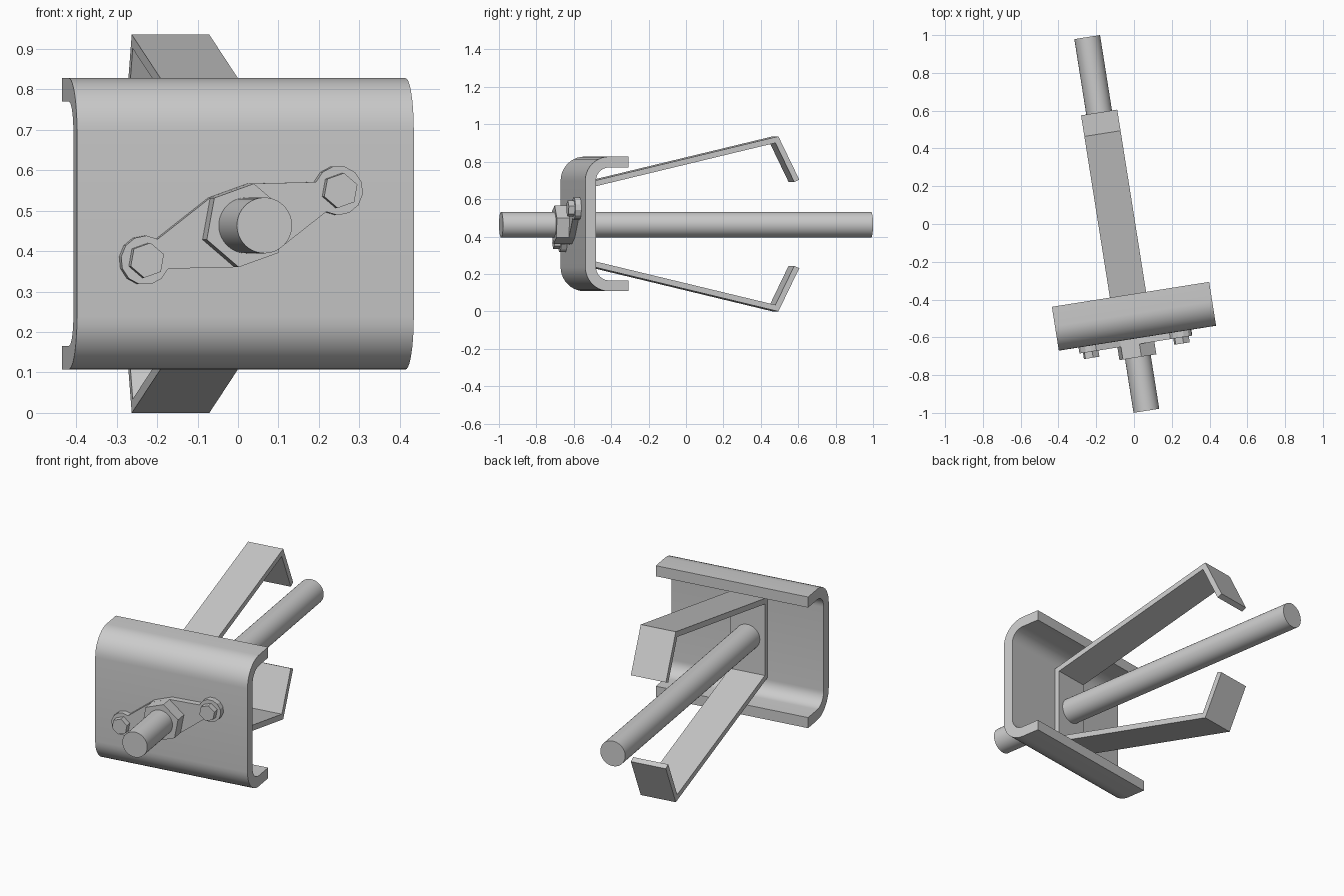
import bpy, bmesh
from math import sin, cos, pi, radians, atan2

if "Cube" in bpy.data.objects:
    bpy.data.objects.remove(bpy.data.objects["Cube"])

TURN = radians(9)          # whole model is turned about z
U0, Z0 = -0.09, 0.4635     # rod axis
ZM = 0.4675                # mid height of plate and bracket
TILT = radians(19.6)       # tilt of the bolted flange


def prism(name, lower, upper, smooth=False):
    """Solid between two matching outlines, in the turned frame."""
    bm = bmesh.new()
    a = [bm.verts.new(p) for p in lower]
    b = [bm.verts.new(p) for p in upper]
    n = len(a)
    bm.faces.new(a)
    bm.faces.new(b[::-1])
    for i in range(n):
        bm.faces.new((a[i], a[(i + 1) % n], b[(i + 1) % n], b[i]))
    bmesh.ops.recalc_face_normals(bm, faces=bm.faces)
    me = bpy.data.meshes.new(name)
    bm.to_mesh(me)
    bm.free()
    ob = bpy.data.objects.new(name, me)
    bpy.context.collection.objects.link(ob)
    ob.rotation_euler.z = TURN
    if smooth:
        bpy.ops.object.select_all(action='DESELECT')
        ob.select_set(True)
        bpy.context.view_layer.objects.active = ob
        bpy.ops.object.shade_smooth_by_angle(angle=radians(30))
    return ob


def side_profile(name, half, u0, u1, smooth=False):
    """Mirror an upper half profile (depth, height) and extrude it sideways."""
    pts = half + [(v, -h) for v, h in reversed(half)]
    return prism(name, [(u0, v, ZM + h) for v, h in pts],
                 [(u1, v, ZM + h) for v, h in pts], smooth)


def front_profile(name, pts, v0, v1, smooth=False):
    """Extrude an outline lying in the tilted flange axes along the rod."""
    c, s = cos(TILT), sin(TILT)
    ring = [(U0 + a * c - b * s, Z0 + a * s + b * c) for a, b in pts]
    return prism(name, [(u, v0, z) for u, z in ring],
                 [(u, v1, z) for u, z in ring], smooth)


def ngon(r, n, a0=0.0):
    return [(a0 + r * cos(2 * pi * i / n), r * sin(2 * pi * i / n)) for i in range(n)]


def corner(r, cv, ch, start, end, n=10):
    return [(cv + r * cos(start + (end - start) * i / n),
             ch + r * sin(start + (end - start) * i / n)) for i in range(n + 1)]


# channel-shaped cover plate with rounded corners
R, T, FRONT, BACK, HALF = 0.13, 0.058, -0.60, -0.365, 0.36
cv, ch = FRONT + R, HALF - R
outer = corner(R, cv, ch, pi, pi / 2)
inner = corner(R - T, cv, ch, pi / 2, pi)
side_profile("cover_plate", outer + [(BACK, HALF), (BACK, HALF - T)] + inner,
             -0.498, 0.345, True)

# bent strip bracket with two hooked arms
arm = [(-0.542, 0.22), (0.499, 0.468), (0.612, 0.237),
       (0.585, 0.224), (0.483, 0.433), (-0.512, 0.196)]
side_profile("hooked_bracket", arm, U0 - 0.097, U0 + 0.097)

# threaded rod
front_profile("rod", ngon(0.069, 40), -0.987, 1.016, True)

# two-eared flange: tapered web running into round ears
EAR, ER = 0.257, 0.061
neck = atan2(0.039, -0.047)
half = [(0.0525, -0.091)] + corner(ER, EAR, 0, -neck, neck, 10) + [(0.0525, 0.091)]
front_profile("flange", half + [(-a, -b) for a, b in half], -0.632, -0.595)

# centre nut and bolt heads
front_profile("centre_nut", ngon(0.105, 6), -0.70, -0.60)
for side, a in (("left", -EAR), ("right", EAR)):
    front_profile(side + "_bolt_head", ngon(0.044, 6, a), -0.665, -0.60)
